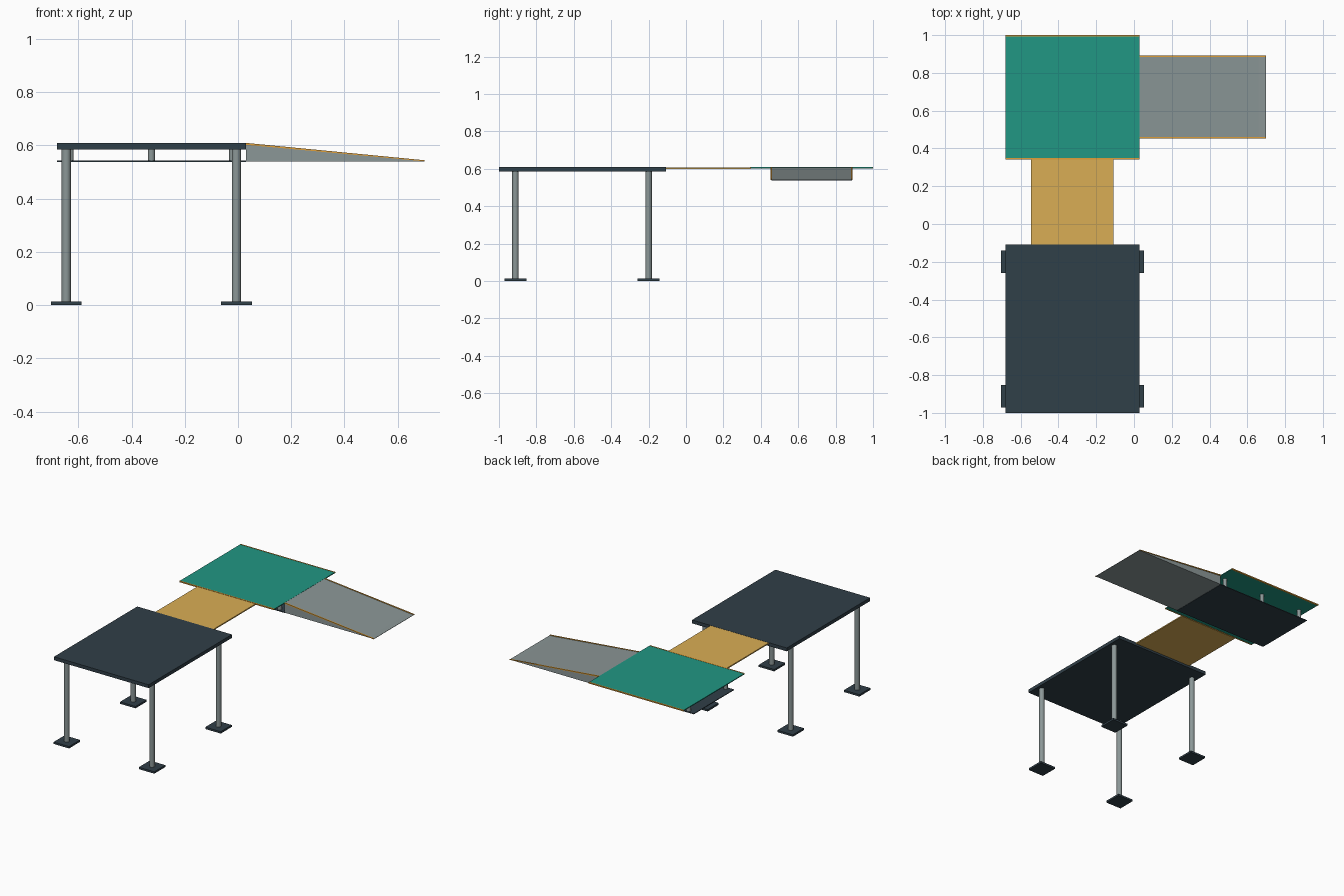
import bpy, bmesh

if "Cube" in bpy.data.objects:
    bpy.data.objects.remove(bpy.data.objects["Cube"])


def material(name, rgb):
    m = bpy.data.materials.new(name)
    m.diffuse_color = (*rgb, 1)
    m.use_nodes = True
    m.node_tree.nodes["Principled BSDF"].inputs["Base Color"].default_value = m.diffuse_color
    return m


DARK = material("dark slate", (0.03, 0.05, 0.065))
TEAL = material("teal", (0.015, 0.31, 0.23))
GOLD = material("gold", (0.70, 0.42, 0.09))
STEEL = material("steel", (0.26, 0.31, 0.31))
TRIM = material("orange trim", (0.75, 0.35, 0.04))


def box(name, x, y, z, mat):
    """Box from (min, max) ranges."""
    centre = [(r[0] + r[1]) / 2 for r in (x, y, z)]
    bpy.ops.mesh.primitive_cube_add(size=1, location=centre)
    o = bpy.context.object
    o.name = name
    o.scale = [r[1] - r[0] for r in (x, y, z)]
    bpy.ops.object.transform_apply(location=False, rotation=False, scale=True)
    o.data.materials.append(mat)
    return o


def post(name, x, y, z, radius, mat):
    bpy.ops.mesh.primitive_cylinder_add(vertices=20, radius=radius, depth=z[1] - z[0],
                                        location=(x, y, (z[0] + z[1]) / 2))
    o = bpy.context.object
    o.name = name
    o.data.materials.append(mat)
    bpy.ops.object.shade_smooth_by_angle()
    return o


def extrude_y(name, profile, y, mat):
    """Solid from an x-z profile, extruded along y."""
    bm = bmesh.new()
    face = bm.faces.new([bm.verts.new((px, y[0], pz)) for px, pz in profile])
    out = bmesh.ops.extrude_face_region(bm, geom=[face])["geom"]
    bmesh.ops.translate(bm, vec=(0, y[1] - y[0], 0),
                        verts=[v for v in out if isinstance(v, bmesh.types.BMVert)])
    bmesh.ops.recalc_face_normals(bm, faces=bm.faces)
    me = bpy.data.meshes.new(name)
    bm.to_mesh(me)
    bm.free()
    o = bpy.data.objects.new(name, me)
    bpy.context.collection.objects.link(o)
    me.materials.append(mat)
    return o


# main platform on four legs with foot pads
box("platform_top", (-0.68, 0.03), (-1.0, -0.108), (0.585, 0.608), DARK)
for x in (-0.645, -0.006):
    for y in (-0.912, -0.2):
        post("platform_leg", x, y, (0.01, 0.587), 0.017, STEEL)
        box("foot_pad", (x - 0.058, x + 0.058), (y - 0.059, y + 0.059), (0, 0.013), DARK)

# linking walkway
box("walkway", (-0.545, -0.108), (-0.108, 0.345), (0.599, 0.607), GOLD)

# rear deck with edge trims
box("rear_deck", (-0.68, 0.03), (0.348, 0.997), (0.602, 0.608), TEAL)
for y in (0.342, 0.992):
    box("deck_trim", (-0.68, 0.03), (y, y + 0.008), (0.601, 0.609), TRIM)

# lower plate hung under the deck on short posts
box("lower_plate", (-0.68, 0.03), (0.457, 0.887), (0.538, 0.543), DARK)
for x in (-0.63, -0.325, -0.02):
    for y in (0.475, 0.87):
        post("deck_post", x, y, (0.542, 0.603), 0.013, STEEL)

# side ramp: wedge, end lip and edge trims
extrude_y("ramp", [(0.03, 0.54), (0.70, 0.54), (0.70, 0.542), (0.66, 0.544), (0.03, 0.607)],
          (0.457, 0.887), STEEL)
for y in (0.453, 0.883):
    extrude_y("ramp_trim", [(0.03, 0.602), (0.70, 0.54), (0.70, 0.544), (0.03, 0.609)],
              (y, y + 0.008), TRIM)
